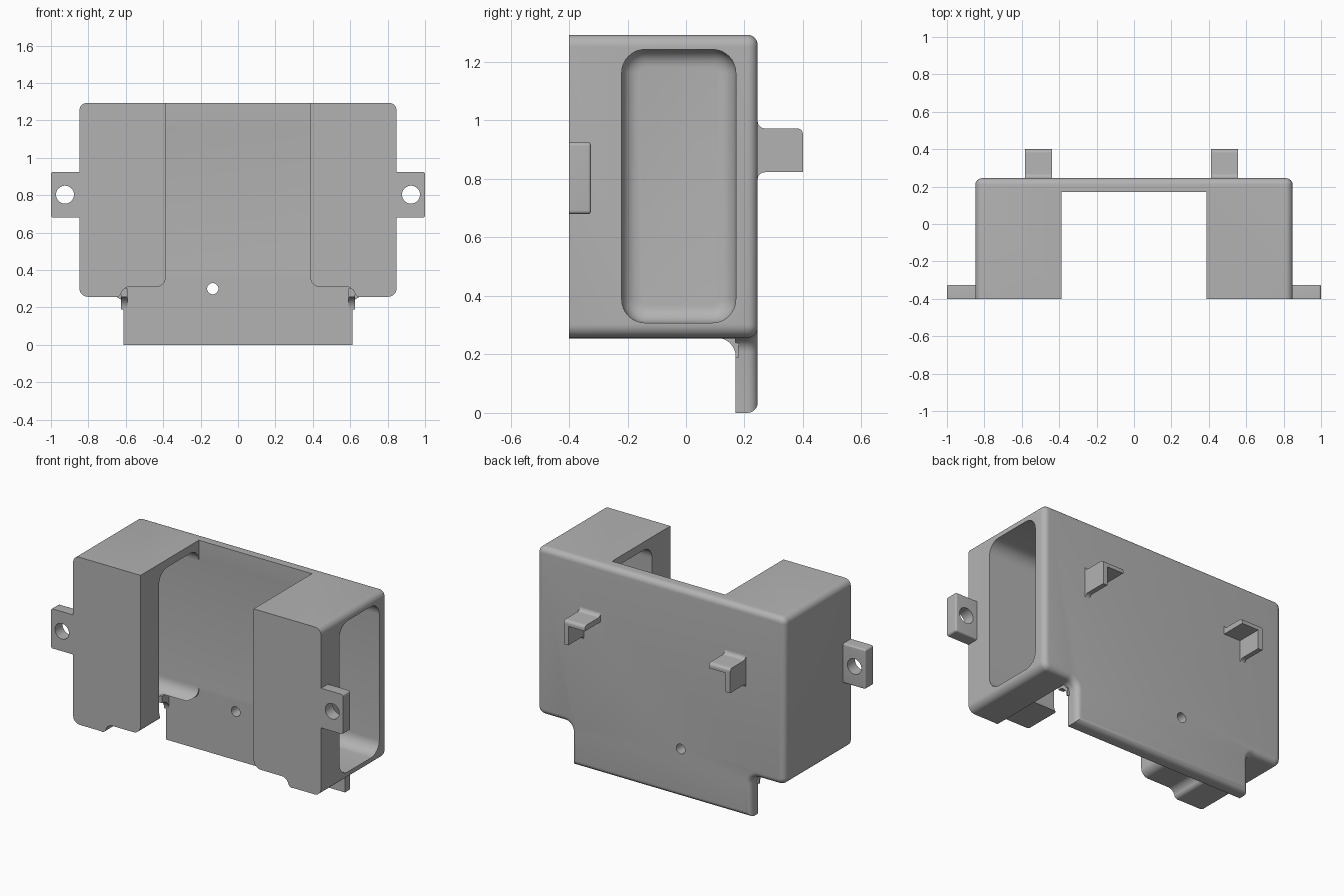
import bpy, bmesh
from math import sin, cos, pi
from mathutils import Vector

old = bpy.data.objects.get("Cube")
if old:
    bpy.data.objects.remove(old)

GREY = (0.45, 0.45, 0.45, 1)
mat = bpy.data.materials.new("plain grey")
mat.use_nodes = True
mat.diffuse_color = GREY
mat.node_tree.nodes["Principled BSDF"].inputs["Base Color"].default_value = GREY


def rounded(corners, steps=8):
    """Turn (u, v, radius) corners into an outline with rounded corners."""
    out = []
    for i, (u, v, r) in enumerate(corners):
        p = Vector((u, v))
        if not r:
            out.append(p)
            continue
        a = (Vector(corners[i - 1][:2]) - p).normalized() * r
        b = (Vector(corners[(i + 1) % len(corners)][:2]) - p).normalized() * r
        for k in range(steps + 1):
            t = k / steps * pi / 2
            out.append(p + a * (1 - sin(t)) + b * (1 - cos(t)))
    return out


def prism(name, outline, axis, start, end, bevel=0):
    """Extrude an outline along x or y; the edges of the end face may be rounded."""
    bm = bmesh.new()
    place = (lambda p, d: (d, p.x, p.y)) if axis == "x" else (lambda p, d: (p.x, d, p.y))
    base = bm.faces.new([bm.verts.new(place(p, start)) for p in outline])
    ext = bmesh.ops.extrude_face_region(bm, geom=[base])["geom"]
    shift = Vector(place(Vector((0, 0)), end - start))
    bmesh.ops.translate(bm, vec=shift, verts=[g for g in ext if isinstance(g, bmesh.types.BMVert)])
    bmesh.ops.recalc_face_normals(bm, faces=bm.faces)
    if bevel:
        cap = next(g for g in ext if isinstance(g, bmesh.types.BMFace))
        bmesh.ops.bevel(bm, geom=list(cap.edges), offset=bevel, segments=6,
                        profile=0.5, affect="EDGES")
    mesh = bpy.data.meshes.new(name)
    bm.to_mesh(mesh)
    bm.free()
    mesh.materials.append(mat)
    ob = bpy.data.objects.new(name, mesh)
    bpy.context.collection.objects.link(ob)
    return ob


def cut(ob, cutter):
    mod = ob.modifiers.new("cut", "BOOLEAN")
    mod.operation, mod.solver, mod.object = "DIFFERENCE", "EXACT", cutter
    bpy.context.view_layer.objects.active = ob
    bpy.ops.object.modifier_apply(modifier=mod.name)
    bpy.data.objects.remove(cutter)


def rect(u0, u1, v0, v1, r=0):
    return rounded([(u0, v0, r), (u1, v0, r), (u1, v1, r), (u0, v1, r)])


def round_hole(x, z, r):
    outline = [Vector((x + r * cos(k * pi / 16), z + r * sin(k * pi / 16))) for k in range(32)]
    return prism("hole_cutter", outline, "y", -1, 1)


def mirrored(half):
    return half + [(-x, z, r) for x, z, r in reversed(half)]


parts = []

# Main body: full front silhouette with rounded back edges
body = prism("body", rounded(mirrored([
    (0.848, 1.293, 0.04), (0.848, 0.257, 0.045), (0.613, 0.257, 0.05), (0.613, 0, 0)])),
    "y", -0.4, 0.245, bevel=0.035)
parts.append(body)

# Open the middle and the space in front of the lower tab
cut(body, prism("slot_cutter", rounded(mirrored([
    (0.387, 1.5, 0), (0.387, 0.31, 0.05), (0.615, 0.31, 0.035),
    (0.63, 0.255, 0.02), (0.7, 0.255, 0), (0.7, -0.1, 0)])), "y", -1, 0.17))

# Sideways pocket through one arm and into the other, closed at the far wall
cut(body, prism("pocket_cutter", rect(-0.22, 0.1702, 0.308, 1.243, 0.08),
                "x", 1.2, -0.8, bevel=0.06))
cut(body, round_hole(-0.135, 0.3, 0.03))

for side, word in ((1, "left"), (-1, "right")):
    # Mounting ear with a screw hole
    ear = prism(word + "_ear", rect(*sorted((side * 0.83, side)), 0.68, 0.925, 0.012),
                "y", -0.4, -0.325, bevel=0.01)
    cut(ear, round_hole(side * 0.925, 0.803, 0.048))
    parts.append(ear)

    # Curved web between the tab and the arm floor
    parts.append(prism(word + "_web", rounded([
        (0.18, 0.19, 0), (0.17, 0.19, 0), (0.17, 0.257, 0.065),
        (0.1, 0.257, 0), (0.1, 0.3, 0), (0.18, 0.3, 0)]),
        "x", side * 0.59, side * 0.625))

# Back hooks: a top shelf and an outer side wall, flared where they meet the back
top = [(0.2, 1.0, 0), (0.245, 1.0, 0), (0.245, 0.973, 0.025), (0.4, 0.973, 0.02)]
shelf = top + [(0.4, 0.94, 0), (0.2, 0.94, 0)]
wall = top + [(0.4, 0.823, 0), (0.245, 0.823, 0.025), (0.245, 0.797, 0), (0.2, 0.797, 0)]
for word, inner, outer, thick in (("left", 0.412, 0.555, -0.03), ("right", -0.438, -0.582, 0.03)):
    parts.append(prism(word + "_hook_shelf", rounded(shelf), "x", inner, outer + thick))
    parts.append(prism(word + "_hook_wall", rounded(wall), "x", outer + thick, outer))

# Smooth the fillets and keep the hard edges
bpy.ops.object.select_all(action="DESELECT")
for ob in parts:
    ob.select_set(True)
bpy.context.view_layer.objects.active = body
bpy.ops.object.shade_smooth_by_angle(angle=pi / 6)
